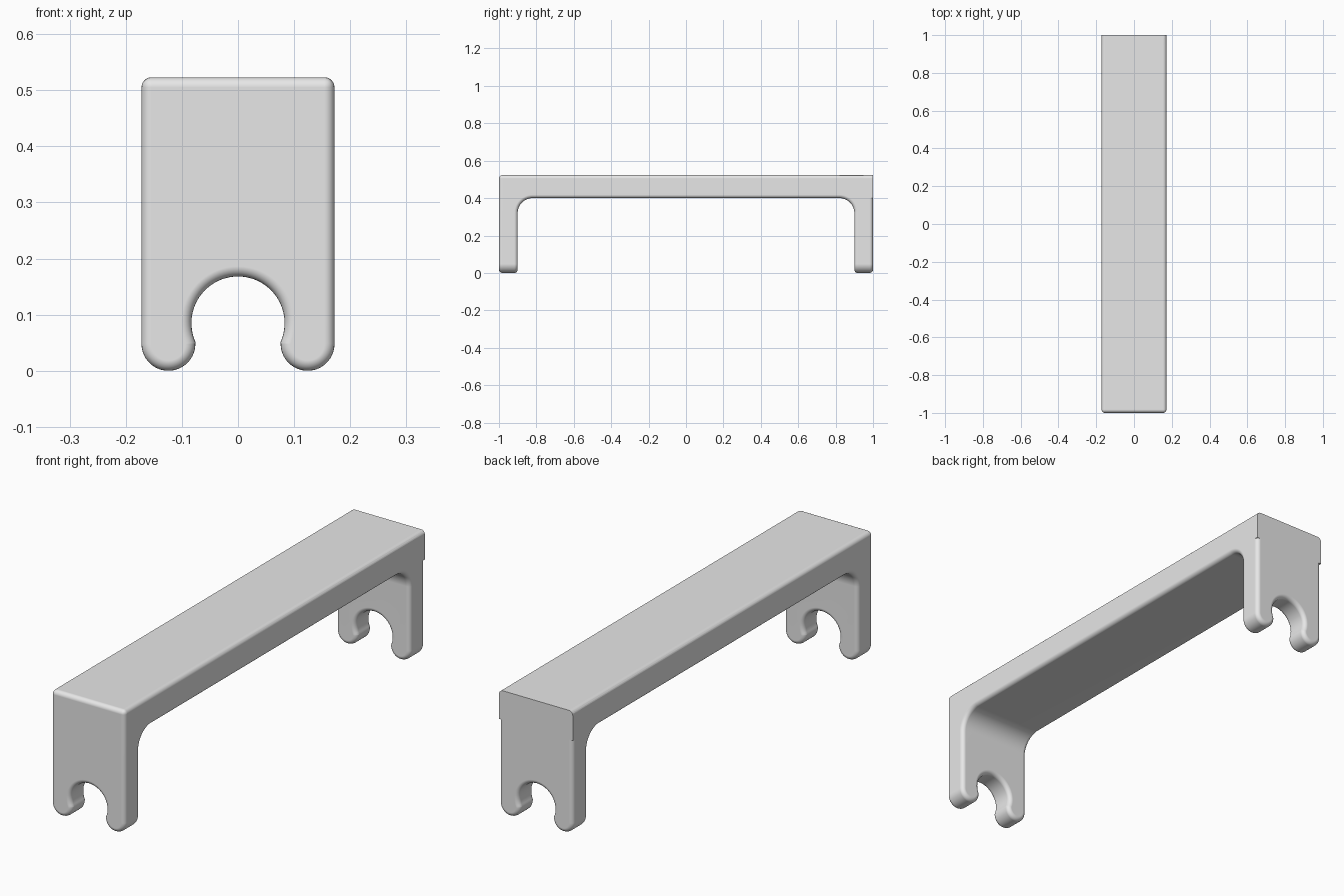
import bpy, bmesh
from math import sin, cos, radians
from mathutils import Vector

if "Cube" in bpy.data.objects:
    bpy.data.objects.remove(bpy.data.objects["Cube"], do_unlink=True)

HALF_W, TOP, UNDER, ROUND = 0.172, 0.523, 0.40, 0.018

grey = bpy.data.materials.new("light grey")
grey.use_nodes = True
grey.diffuse_color = (0.8, 0.8, 0.8, 1)
grey.node_tree.nodes["Principled BSDF"].inputs["Base Color"].default_value = (0.8, 0.8, 0.8, 1)


def arc(cx, cz, r, start, end, steps):
    angles = [radians(start + (end - start) * i / steps) for i in range(steps + 1)]
    return [(cx + r * cos(a), cz + r * sin(a)) for a in angles]


def prism(name, profile, axis, low, high):
    """Extrude a (horizontal, z) profile along the x or y axis."""
    bm = bmesh.new()
    place = (lambda h, z: (low, h, z)) if axis == "x" else (lambda h, z: (h, low, z))
    face = bm.faces.new([bm.verts.new(place(h, z)) for h, z in profile])
    move = Vector((high - low, 0, 0)) if axis == "x" else Vector((0, high - low, 0))
    new = bmesh.ops.extrude_face_region(bm, geom=[face])["geom"]
    bmesh.ops.translate(bm, vec=move, verts=[v for v in new if isinstance(v, bmesh.types.BMVert)])
    bmesh.ops.recalc_face_normals(bm, faces=bm.faces)
    mesh = bpy.data.meshes.new(name)
    bm.to_mesh(mesh)
    bm.free()
    mesh.materials.append(grey)
    obj = bpy.data.objects.new(name, mesh)
    bpy.context.collection.objects.link(obj)
    return obj


def combine(target, other, operation):
    mod = target.modifiers.new(operation.lower(), "BOOLEAN")
    mod.operation, mod.solver, mod.object = operation, "EXACT", other
    other.hide_render = True


# Arch seen from the side: two legs, a beam and filleted inner corners
side = [(-1, -0.1), (-1, 0.6), (1, 0.6), (1, -0.1), (0.9, -0.1)]
side += arc(0.82, UNDER - 0.08, 0.08, 0, 90, 14)
side += arc(-0.82, UNDER - 0.08, 0.08, 90, 180, 14)
side += [(-0.9, -0.1)]
bracket = prism("clip_bracket", side, "x", -0.3, 0.3)

# Front outline: round-tipped prongs around a snap-in slot
front = [(HALF_W, TOP)]
front += arc(0.124, 0.048, 0.048, 0, -184, 32)[:-1]
front += arc(0, 0.085, 0.083, -24, 204, 44)
front += arc(-0.124, 0.048, 0.048, 4, -180, 32)[1:]
front += [(-HALF_W, TOP)]
outline = prism("outline_helper", front, "y", -1.2, 1.2)
combine(bracket, outline, "INTERSECT")

# Rounded rims
bevel = bracket.modifiers.new("rounded_rims", "BEVEL")
bevel.width, bevel.segments = ROUND, 5
bevel.limit_method, bevel.angle_limit = "ANGLE", radians(40)
bevel.use_clamp_overlap = False

# Square-cut rear end of the beam
end = [(-HALF_W, UNDER), (HALF_W, UNDER)]
end += arc(HALF_W - ROUND, TOP - ROUND, ROUND, 0, 90, 5)
end += arc(ROUND - HALF_W, TOP - ROUND, ROUND, 90, 180, 5)
beam_end = prism("beam_end_helper", end, "y", 0.95, 1.0)
combine(bracket, beam_end, "UNION")

# Bake the modifiers and drop the helpers
graph = bpy.context.evaluated_depsgraph_get()
graph.update()
baked = bpy.data.meshes.new_from_object(bracket.evaluated_get(graph))
bracket.modifiers.clear()
bracket.data = baked
baked.name = "clip_bracket"
for helper in (outline, beam_end):
    bpy.data.objects.remove(helper, do_unlink=True)

# Smooth curves, crisp cut edges
for obj in bpy.context.selected_objects:
    obj.select_set(False)
bracket.select_set(True)
bpy.context.view_layer.objects.active = bracket
bpy.ops.object.shade_smooth_by_angle(angle=radians(35))
bracket.modifiers.new("flat_panels", "WEIGHTED_NORMAL").keep_sharp = True
